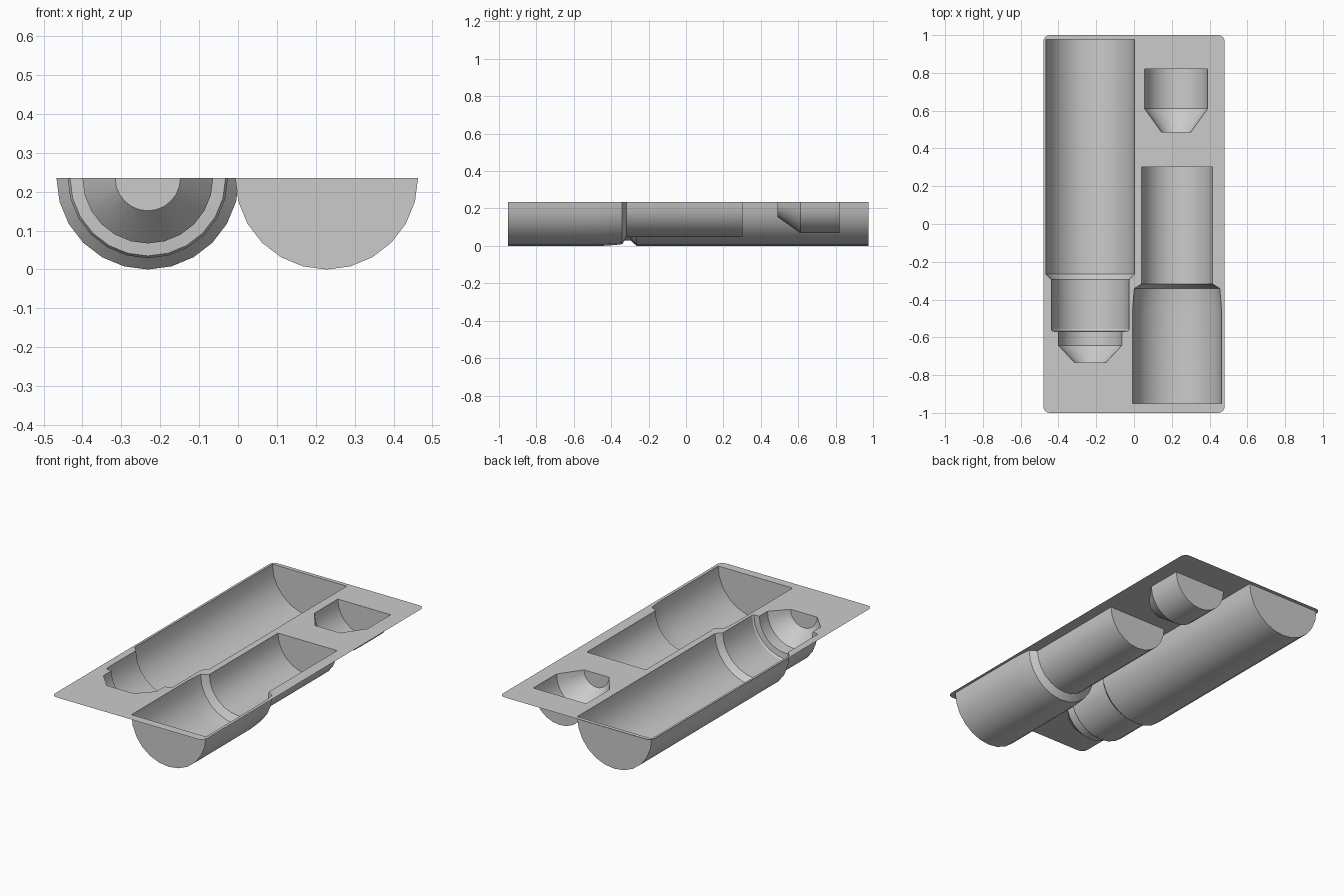
import bpy, bmesh
from math import sin, cos, pi

if "Cube" in bpy.data.objects:
    bpy.data.objects.remove(bpy.data.objects["Cube"])

H = 0.235      # height of the flat sheet
SEG = 12       # sides of each half-round pocket


def finish(name, bm):
    mesh = bpy.data.meshes.new(name)
    bm.to_mesh(mesh)
    bm.free()
    obj = bpy.data.objects.new(name, mesh)
    bpy.context.collection.objects.link(obj)
    bpy.ops.object.select_all(action='DESELECT')
    obj.select_set(True)
    bpy.context.view_layer.objects.active = obj
    bpy.ops.object.shade_smooth_by_angle(angle=pi / 9)


def pocket(name, cx, profile):
    """Open half-round trough lofted through (y, radius) stations."""
    bm = bmesh.new()
    rings = []
    for y, r in profile:
        rings.append([bm.verts.new((cx - r * cos(pi * i / SEG), y,
                                    H - r * sin(pi * i / SEG)))
                      for i in range(SEG + 1)])
    for a, b in zip(rings, rings[1:]):
        for i in range(SEG):
            bm.faces.new((a[i], a[i + 1], b[i + 1], b[i]))
    # flat end walls, facing into the pocket
    bm.faces.new(rings[0][::-1])
    bm.faces.new(rings[-1])
    finish(name, bm)


# Pockets: centre x and (y, radius) from front to back
pockets = {
    "long_stepped_pocket": (-0.232, [
        (-0.732, 0.084), (-0.643, 0.168), (-0.57, 0.168), (-0.567, 0.2),
        (-0.557, 0.206), (-0.295, 0.206), (-0.265, 0.235), (0.977, 0.235)]),
    "two_width_pocket": (0.228, [
        (-0.951, 0.235), (-0.45, 0.235), (-0.39, 0.231), (-0.341, 0.226),
        (-0.317, 0.187), (0.302, 0.187)]),
    "small_tapered_pocket": (0.223, [
        (0.488, 0.079), (0.611, 0.167), (0.82, 0.167)]),
}
for name, (cx, profile) in pockets.items():
    pocket(name, cx, profile)

# Flat sheet with rounded corners and openings over the pockets
W, L, R = 0.48, 1.0, 0.035
outline = []
for k, (sx, sy) in enumerate([(1, 1), (-1, 1), (-1, -1), (1, -1)]):
    for i in range(7):
        a = k * pi / 2 + i * pi / 12
        outline.append((sx * (W - R) + R * cos(a), sy * (L - R) + R * sin(a)))
loops = [outline]
for cx, profile in pockets.values():
    loops.append([(cx - r, y) for y, r in profile] +
                 [(cx + r, y) for y, r in reversed(profile)])

bm = bmesh.new()
edges = []
for pts in loops:
    vs = [bm.verts.new((x, y, H)) for x, y in pts]
    edges += [bm.edges.new((v, vs[i - 1])) for i, v in enumerate(vs)]
bmesh.ops.triangle_fill(bm, use_beauty=True, use_dissolve=False,
                        edges=edges, normal=(0, 0, 1))
for f in bm.faces:
    f.normal_update()
    if f.normal.z < 0:
        f.normal_flip()
finish("tray_sheet", bm)
